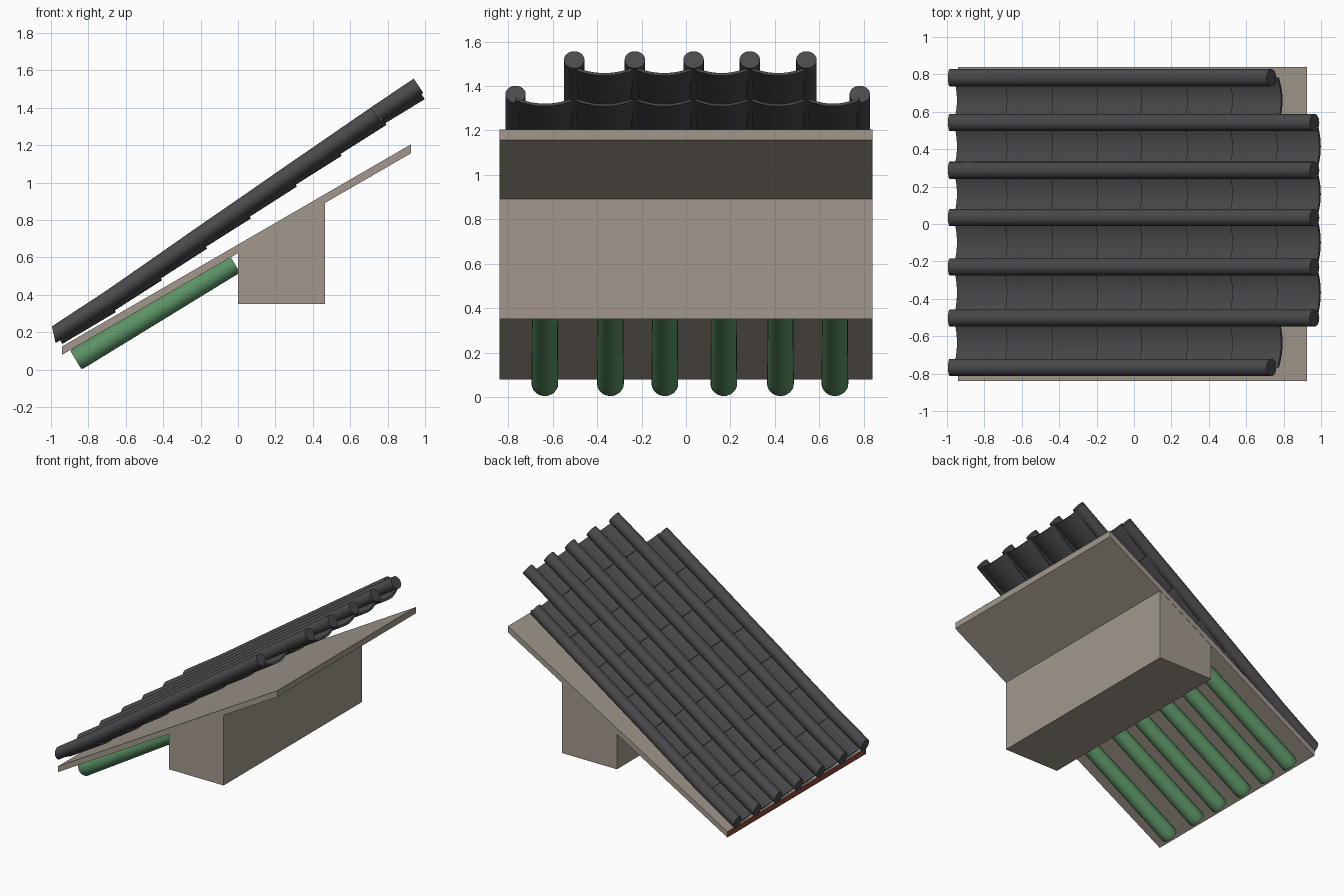
import bpy, bmesh, math
from mathutils import Vector

if "Cube" in bpy.data.objects:
    bpy.data.objects.remove(bpy.data.objects["Cube"])


def material(name, rgb):
    m = bpy.data.materials.new(name)
    m.diffuse_color = (*rgb, 1)
    m.use_nodes = True
    m.node_tree.nodes["Principled BSDF"].inputs["Base Color"].default_value = m.diffuse_color
    return m


SLATE = material("dark slate", (0.068, 0.066, 0.072))
TAN = material("tan timber", (0.36, 0.315, 0.265))
GREEN = material("green paint", (0.105, 0.29, 0.13))
RED = material("red paint", (0.27, 0.06, 0.04))


def finish(name, bm, mats, smooth=False):
    bmesh.ops.recalc_face_normals(bm, faces=bm.faces)
    me = bpy.data.meshes.new(name)
    bm.to_mesh(me)
    bm.free()
    ob = bpy.data.objects.new(name, me)
    bpy.context.collection.objects.link(ob)
    for m in mats:
        me.materials.append(m)
    if smooth:
        bpy.ops.object.select_all(action='DESELECT')
        bpy.context.view_layer.objects.active = ob
        ob.select_set(True)
        bpy.ops.object.shade_smooth_by_angle(angle=math.radians(40))
    return ob


def loft(bm, rings):
    """Skin closed rings of points and cap both ends."""
    vs = [[bm.verts.new(p) for p in r] for r in rings]
    n = len(vs[0])
    for a, b in zip(vs, vs[1:]):
        for i in range(n):
            j = (i + 1) % n
            bm.faces.new((a[i], a[j], b[j], b[i]))
    bm.faces.new(vs[0])
    bm.faces.new(vs[-1])


def prism(name, profile, half, mats):
    """Extrude an xz profile along y."""
    bm = bmesh.new()
    loft(bm, [[(x, y, z) for x, z in profile] for y in (-half, half)])
    return finish(name, bm, mats)


def circle(c, up, r, n=24):
    """Ring around c in the plane of y and up (up is an xz vector)."""
    return [c + Vector((0, r * math.cos(t), 0)) + up * (r * math.sin(t))
            for t in (2 * math.pi * i / n for i in range(n))]


# Sloping roof board with a red eave edge
board = prism("roof_board", [(-0.94, 0.08), (0.925, 1.157), (0.925, 1.205), (-0.94, 0.125)],
              0.84, [TAN, RED])
for p in board.data.polygons:
    if p.normal.x < -0.95:
        p.material_index = 1

# Wall beam under the board
prism("wall_beam", [(0, 0.352), (0.465, 0.352), (0.465, 0.9), (0, 0.632)], 0.838, [TAN])

# Round green rafters with softened outer ends
lo, hi = Vector((-0.867, 0, 0.052)), Vector((-0.018, 0, 0.567))
axis = (hi - lo).normalized()
up = Vector((-axis.z, 0, axis.x))
for k, y in enumerate((-0.635, -0.34, -0.095, 0.17, 0.425, 0.67)):
    bm = bmesh.new()
    o = Vector((0, y, 0))
    loft(bm, [circle(o + lo + axis * d, up, r) for d, r in ((0, 0.055), (0.012, 0.06), (0.06, 0.06))]
         + [circle(o + hi, up, 0.056)])
    finish(f"rafter_{k + 1}", bm, [GREEN], True)

# Sagging line followed by the tile centres
PATH = [Vector((x, 0, z)) for x, z in
        ((-0.985, 0.187), (-0.685, 0.38), (-0.44, 0.55), (-0.2, 0.718), (0.035, 0.88),
         (0.28, 1.05), (0.52, 1.215), (0.76, 1.38), (0.965, 1.518))]


def normal_at(i):
    if i == 0:
        return Vector((-0.21, 0, 0.98))
    t = (PATH[min(i + 1, len(PATH) - 1)] - PATH[i - 1]).normalized()
    return Vector((-t.z, 0, t.x))


# Long cover rolls; the two outer ones stop a course short
ROLLS = (-0.767, -0.503, -0.23, 0.034, 0.287, 0.542, 0.782)
for k, y in enumerate(ROLLS):
    outer = k in (0, len(ROLLS) - 1)
    pts = [p.copy() for p in PATH]
    if outer:
        pts = pts[:-1]
        pts[-1] -= Vector((0.025, 0, 0.017))
    bm = bmesh.new()
    loft(bm, [circle(p + Vector((0, y, 0)), normal_at(i), 0.046) for i, p in enumerate(pts)])
    finish(f"cover_roll_{k + 1}", bm, [SLATE], True)


def pan_ring(c, n, y0, y1, drop):
    """Concave tile section between two rolls."""
    pts = []
    for off, order in ((0, range(13)), (-0.014, range(12, -1, -1))):
        for i in order:
            u = i / 6 - 1
            h = -0.052 + 0.034 * u * u + off - drop
            pts.append(c + Vector((0, y0 + (y1 - y0) * i / 12, 0)) + n * h)
    return pts


# Pan tiles, each tucked under the next course up the slope
for k, (y0, y1) in enumerate(zip(ROLLS, ROLLS[1:])):
    outer = k in (0, len(ROLLS) - 2)
    courses = 7 if outer else 8
    bm = bmesh.new()
    for i in range(courses):
        a, b = PATH[i], PATH[i + 1]
        t = (b - a).normalized()
        n = Vector((-t.z, 0, t.x))
        start = a + t * (0.012 if i == 0 else -0.03)
        end = b - t * 0.012
        loft(bm, [pan_ring(start, n, y0, y1, 0.0), pan_ring(end, n, y0, y1, 0.012)])
    finish(f"pan_column_{k + 1}", bm, [SLATE], True)
